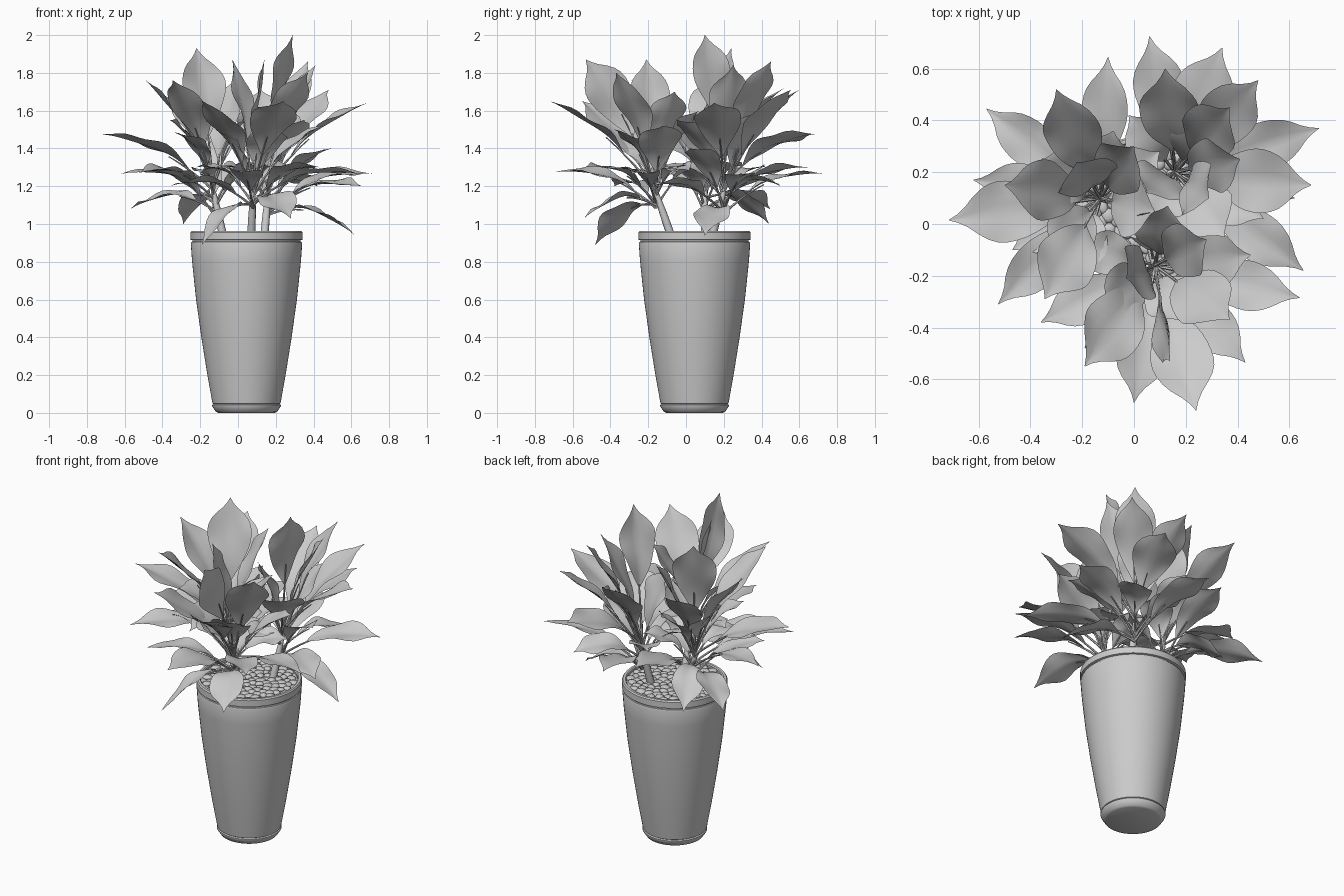
import bpy, bmesh, math, random
from mathutils import Vector, Matrix

random.seed(4)
cube = bpy.data.objects.get("Cube")
if cube:
    bpy.data.objects.remove(cube, do_unlink=True)

grey = bpy.data.materials.new("plain_grey")
grey.use_nodes = True
grey.diffuse_color = (0.6, 0.6, 0.6, 1)
grey.node_tree.nodes["Principled BSDF"].inputs["Base Color"].default_value = grey.diffuse_color

UP = Vector((0, 0, 1))
CENTRE = Vector((0.045, 0.045, 0))


def finish(name, bm, sharp=None):
    """Turn a bmesh into a smooth-shaded object."""
    mesh = bpy.data.meshes.new(name)
    bm.to_mesh(mesh)
    bm.free()
    mesh.materials.append(grey)
    obj = bpy.data.objects.new(name, mesh)
    bpy.context.scene.collection.objects.link(obj)
    mesh.shade_smooth()
    if sharp:
        bpy.ops.object.select_all(action="DESELECT")
        obj.select_set(True)
        bpy.context.view_layer.objects.active = obj
        bpy.ops.object.shade_smooth_by_angle(angle=math.radians(sharp))


def bridge(bm, rows, closed=False):
    """Join neighbouring rows of vertices with quads."""
    for a, b in zip(rows, rows[1:]):
        n = len(a)
        for i in range(n if closed else n - 1):
            j = (i + 1) % n
            bm.faces.new((a[i], a[j], b[j], b[i]))


def lathe(name, profile, steps=64):
    bm = bmesh.new()
    rows = []
    for r, z in profile:
        ring = []
        for i in range(steps):
            a = math.tau * i / steps
            ring.append(bm.verts.new(CENTRE + Vector((r * math.cos(a), r * math.sin(a), z))))
        rows.append(ring)
    bridge(bm, rows, True)
    bm.faces.new(rows[0][::-1])
    bm.faces.new(rows[-1])
    finish(name, bm, 35)


def tube(bm, points, radii, sides=6):
    rows = []
    for i, p in enumerate(points):
        t = (points[min(i + 1, len(points) - 1)] - points[max(i - 1, 0)]).normalized()
        x = t.orthogonal().normalized() if i == 0 else (x - t * x.dot(t)).normalized()
        y = t.cross(x)
        ring = []
        for k in range(sides):
            a = math.tau * k / sides
            ring.append(bm.verts.new(p + (x * math.cos(a) + y * math.sin(a)) * radii[i]))
        rows.append(ring)
    bridge(bm, rows, True)
    bm.faces.new(rows[0][::-1])
    bm.faces.new(rows[-1])


# Tapered pot with a foot, a groove under the rim and a sunken soil bed
lathe("pot", [(0.15, 0), (0.162, 0.006), (0.182, 0.036), (0.182, 0.042), (0.174, 0.046),
              (0.18, 0.05), (0.207, 0.2), (0.239, 0.4), (0.267, 0.6), (0.288, 0.8),
              (0.295, 0.895), (0.292, 0.905), (0.286, 0.907), (0.286, 0.914), (0.297, 0.917),
              (0.297, 0.955), (0.291, 0.963), (0.277, 0.963), (0.272, 0.957), (0.272, 0.945)])

# Flat pebbles spread over the soil
bm = bmesh.new()
count = 120
for i in range(count):
    r = 0.255 * math.sqrt((i + 0.5) / count)
    a = i * math.pi * (3 - math.sqrt(5))
    place = CENTRE + Vector((r * math.cos(a), r * math.sin(a), 0.949))
    size = Vector([random.uniform(0.02, 0.032) for _ in "xy"] + [random.uniform(0.008, 0.015)])
    turn = Matrix.Rotation(random.uniform(0, math.pi), 4, "Z")
    bmesh.ops.create_icosphere(bm, subdivisions=2, radius=1,
                               matrix=Matrix.Translation(place) @ turn @ Matrix.Diagonal(size).to_4x4())
finish("pebbles", bm)

# Blade outline from stalk to tip: widest past the middle, then a drawn-out point
WIDTHS = [0.06, 0.24, 0.42, 0.59, 0.73, 0.85, 0.94, 0.99, 1, 0.95, 0.83, 0.62, 0.34, 0.14, 0.01]


def add_leaf(blades, stalks, crown, tip, roll):
    """Arched stalk from the crown carrying a folded, wavy, pointed blade."""
    high = tip.z > 1.4
    start = crown + UP * (random.uniform(-0.02, 0.05) if high else random.uniform(-0.12, -0.02))
    d = tip - start
    control = start + d * 0.48 + UP * (0.12 if high else 0.14)

    def at(t):
        return start * (1 - t) ** 2 + control * 2 * t * (1 - t) + tip * t * t

    def slope(t):
        return ((control - start) * (1 - t) + (tip - control) * t).normalized()

    begin = max(0.22, 1 - (0.52 if high else 0.46) / d.length)
    half = (0.118 if high else 0.095) * random.uniform(0.93, 1.07) * min(1, d.length / 0.4)
    flat_side = Vector((d.x, d.y, 0)).normalized().cross(UP)
    phase = random.uniform(0, math.tau)
    rows = []
    for i, w in enumerate(WIDTHS):
        u = i / (len(WIDTHS) - 1)
        t = begin + (1 - begin) * u
        along = slope(t)
        side = Matrix.Rotation(math.radians(roll), 3, along) @ flat_side
        normal = side.cross(along)
        sway = normal * 0.014 * math.sin(u * math.tau) * (1 - u)
        row = []
        for k in range(-4, 5):
            v = k / 4
            lift = 0.18 * half * w * abs(v) + 0.012 * w * v * v * math.sin(u * 11 + phase + v)
            row.append(blades.verts.new(at(t) + sway + side * v * w * half + normal * lift))
        rows.append(row)
    bridge(blades, rows)
    # Stalk runs a little way under the blade as its midrib
    end = begin + (1 - begin) * 0.25
    steps = 9
    tube(stalks, [at(end * i / steps) for i in range(steps + 1)],
         [0.008 - 0.005 * i / steps for i in range(steps + 1)])


# Leaf tips of each plant: x, y, z and an optional twist in degrees
left_back_tips = [
    (-0.715, 0.015, 1.475), (-0.62, 0.17, 1.265), (-0.57, 0.445, 1.08), (-0.3, 0.52, 1.72),
    (-0.1, 0.645, 1.3), (-0.5, 0.15, 1.77), (-0.22, 0.24, 1.93), (-0.525, -0.31, 1.27),
    (-0.345, -0.29, 1.76), (-0.29, 0.44, 1.0), (-0.32, -0.12, 1.48), (0, 0.3, 1.78),
    (-0.36, 0.25, 1.55, 25),
    # short inner leaves
    (0.14, -0.02, 1.3), (-0.2, -0.19, 1.27), (0.08, 0.05, 1.58), (-0.08, 0.36, 1.5),
    (0.1, 0.28, 1.32), (-0.47, -0.1, 1.28)]
front_tips = [
    (0.43, -0.535, 1.3), (0.24, -0.72, 1.65), (0, -0.69, 1.275), (-0.19, -0.55, 1.65),
    (-0.19, -0.48, 0.89), (-0.36, -0.38, 1.2), (0.14, -0.53, 1.87, 75), (0.37, -0.37, 1.8),
    (-0.03, -0.21, 1.87), (0.28, -0.54, 1.03), (0.64, -0.285, 1.265), (0.45, -0.12, 1.52),
    (-0.12, -0.32, 1.5, -20), (0.2, -0.38, 1.5),
    # short inner leaves
    (0.02, 0.12, 1.3), (0.33, 0.02, 1.28), (-0.22, -0.08, 1.3), (0.13, 0.07, 1.6),
    (0.28, -0.06, 1.7)]
right_back_tips = [
    (0.06, 0.725, 1.265), (0.34, 0.68, 1.475), (0.48, 0.555, 1.71), (0.715, 0.37, 1.265),
    (0.685, 0.15, 1.64), (0.62, 0.1, 0.94), (0.655, -0.18, 1.2), (0.12, 0.6, 1.71),
    (0.29, 0.1, 2.0), (0.41, 0.25, 1.84), (0.05, 0.12, 1.65, 20), (0.42, 0.5, 1.2),
    (0.35, -0.05, 1.55), (0.3, 0.4, 1.6), (0.37, 0.45, 1.86),
    # short inner leaves
    (-0.1, 0.1, 1.3), (0.16, -0.12, 1.3), (-0.02, 0.42, 1.3), (0.5, 0.02, 1.4),
    (0.08, 0.02, 1.48)]

plants = {
    "left_back": ((-0.08, 0.1), (-0.13, 0.1), left_back_tips),
    "front": ((0.07, -0.08), (0.08, -0.16), front_tips),
    "right_back": ((0.14, 0.14), (0.16, 0.2), right_back_tips),
}
for name, (base, top, tips) in plants.items():
    foot = Vector((*base, 0.94))
    crown = Vector((*top, 1.17))
    blades, stalks = bmesh.new(), bmesh.new()
    # Main stem
    tube(stalks, [foot, foot.lerp(crown, 0.5), crown], [0.022, 0.02, 0.013], 10)
    for x, y, z, *twist in tips:
        roll = twist[0] if twist else random.uniform(-14, 14)
        add_leaf(blades, stalks, crown, Vector((x, y, z)), roll)
    finish(name + "_leaves", blades)
    finish(name + "_stems", stalks, 50)
